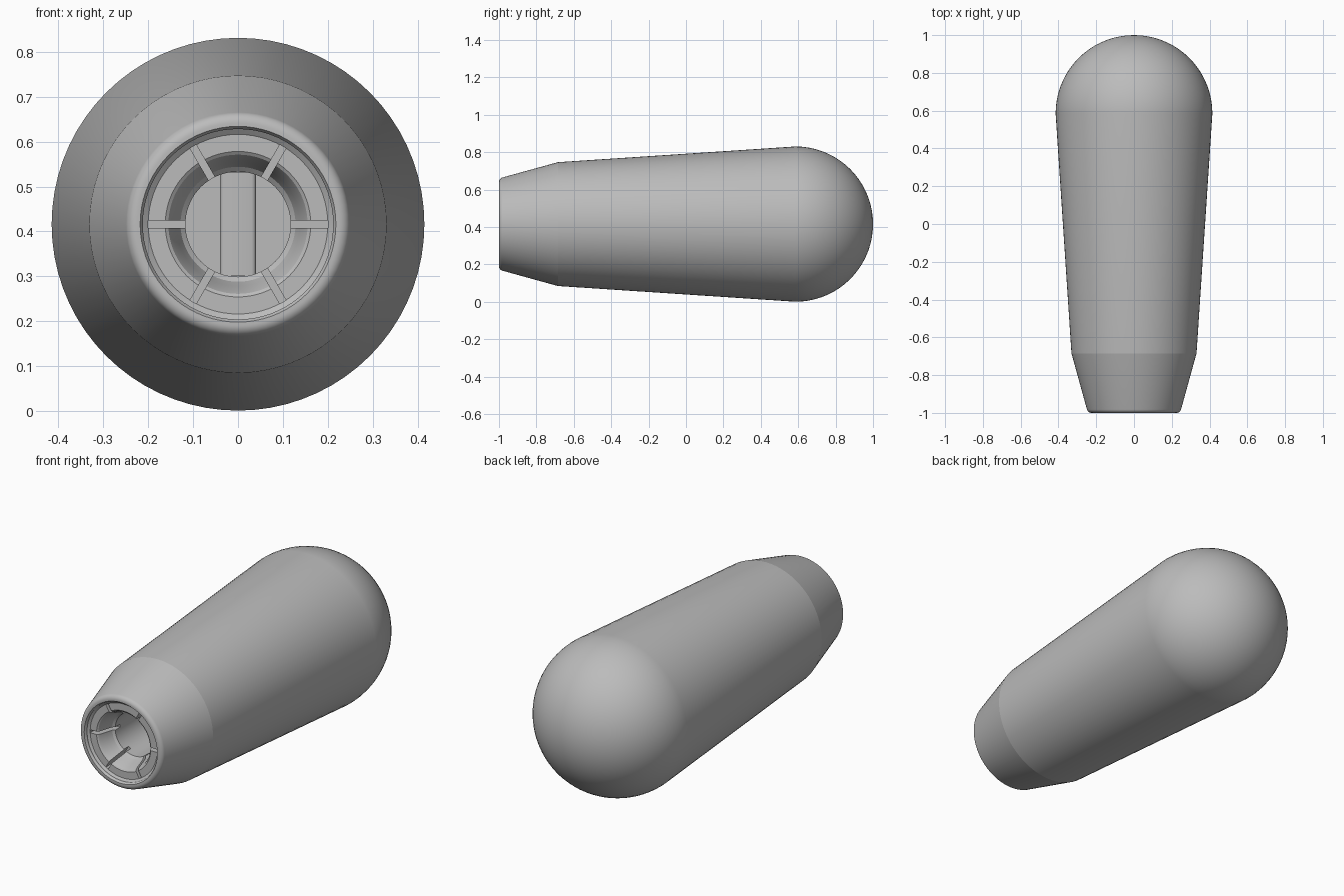
import bpy
import bmesh
from math import sin, cos, pi, radians
from mathutils import Matrix, Vector

AXIS_Z = 0.416
SEGMENTS = 72

cube = bpy.data.objects.get("Cube")
if cube:
    bpy.data.objects.remove(cube, do_unlink=True)

grey = bpy.data.materials.new("plain grey")
grey.use_nodes = True
grey.diffuse_color = (0.5, 0.5, 0.5, 1)
grey.node_tree.nodes["Principled BSDF"].inputs["Base Color"].default_value = (0.5, 0.5, 0.5, 1)


def add_object(name, bm):
    """Turn a bmesh into a grey object."""
    bmesh.ops.recalc_face_normals(bm, faces=bm.faces)
    mesh = bpy.data.meshes.new(name)
    bm.to_mesh(mesh)
    bm.free()
    mesh.materials.append(grey)
    obj = bpy.data.objects.new(name, mesh)
    bpy.context.collection.objects.link(obj)
    return obj


def select_only(obj):
    bpy.ops.object.select_all(action="DESELECT")
    obj.select_set(True)
    bpy.context.view_layer.objects.active = obj


def smooth(obj, angle=9.5):
    select_only(obj)
    bpy.ops.object.shade_smooth_by_angle(angle=radians(angle))


def arc(r, y, radius, start, end, steps):
    """Profile arc; angle 0 points outward, 90 points to +y."""
    angles = [radians(start + (end - start) * i / steps) for i in range(steps + 1)]
    return [(r + radius * cos(a), y + radius * sin(a)) for a in angles]


def revolve(name, profile, closed=False):
    """Spin (radius, y) points around the handle's long axis."""
    bm = bmesh.new()
    verts = [bm.verts.new((r, y, AXIS_Z)) for r, y in profile]
    pairs = list(zip(verts, verts[1:]))
    if closed:
        pairs.append((verts[-1], verts[0]))
    edges = [bm.edges.new(p) for p in pairs]
    bmesh.ops.spin(bm, geom=verts + edges, cent=(0, 0, AXIS_Z), axis=(0, 1, 0),
                   angle=2 * pi, steps=SEGMENTS, use_merge=True)
    bmesh.ops.remove_doubles(bm, verts=bm.verts, dist=0.0001)
    return add_object(name, bm)


def box(bm, size, matrix):
    bmesh.ops.create_cube(bm, size=1, matrix=matrix @ Matrix.Diagonal((*size, 1)))


# Handle: domed back, tapered grip, steeper nose, rounded rim and socket
profile = [(0, -0.5), (0.212, -0.5), (0.212, -0.99), (0.218, -1)]
profile += arc(0.225, -0.975, 0.025, -90, -15, 8)
profile += [(0.331, -0.685)]
profile += arc(0, 0.585, 0.415, 0, 90, 18)[:-1] + [(0, 1)]
smooth(revolve("handle_body", profile))

# Insert: flat front ring, funnel mouth and straight bore
insert_profile = [(0.213, -0.55), (0.213, -0.985), (0.2, -0.975), (0.162, -0.975)]
insert_profile += [(0.155, -0.97), (0.148, -0.955), (0.138, -0.92), (0.128, -0.89),
                   (0.117, -0.88), (0.117, -0.55)]
insert = revolve("socket_insert", insert_profile, closed=True)

# Six radial slits in the insert
bm = bmesh.new()
for i in range(6):
    turn = Matrix.Translation((0, 0, AXIS_Z)) @ Matrix.Rotation(i * pi / 3, 4, "Y")
    box(bm, (0.1, 0.2, 0.016), turn @ Matrix.Translation((0.15, -0.94, 0)))
cutter = add_object("slit_cutter", bm)
cutter.hide_render = True
cut = insert.modifiers.new("slits", "BOOLEAN")
cut.operation = "DIFFERENCE"
cut.solver = "EXACT"
cut.object = cutter
select_only(insert)
bpy.ops.object.modifier_apply(modifier="slits")
bpy.data.objects.remove(cutter, do_unlink=True)
smooth(insert, 25)

# Key bar across the bottom of the bore
bm = bmesh.new()
box(bm, (0.08, 0.14, 0.23), Matrix.Translation((0, -0.56, AXIS_Z)))
long_edges = [e for e in bm.edges
              if abs((e.verts[0].co - e.verts[1].co).z) > 0.2 and e.verts[0].co.y < -0.6]
bmesh.ops.bevel(bm, geom=long_edges, offset=0.01, segments=3, profile=0.5, affect="EDGES")
smooth(add_object("key_bar", bm), 35)
